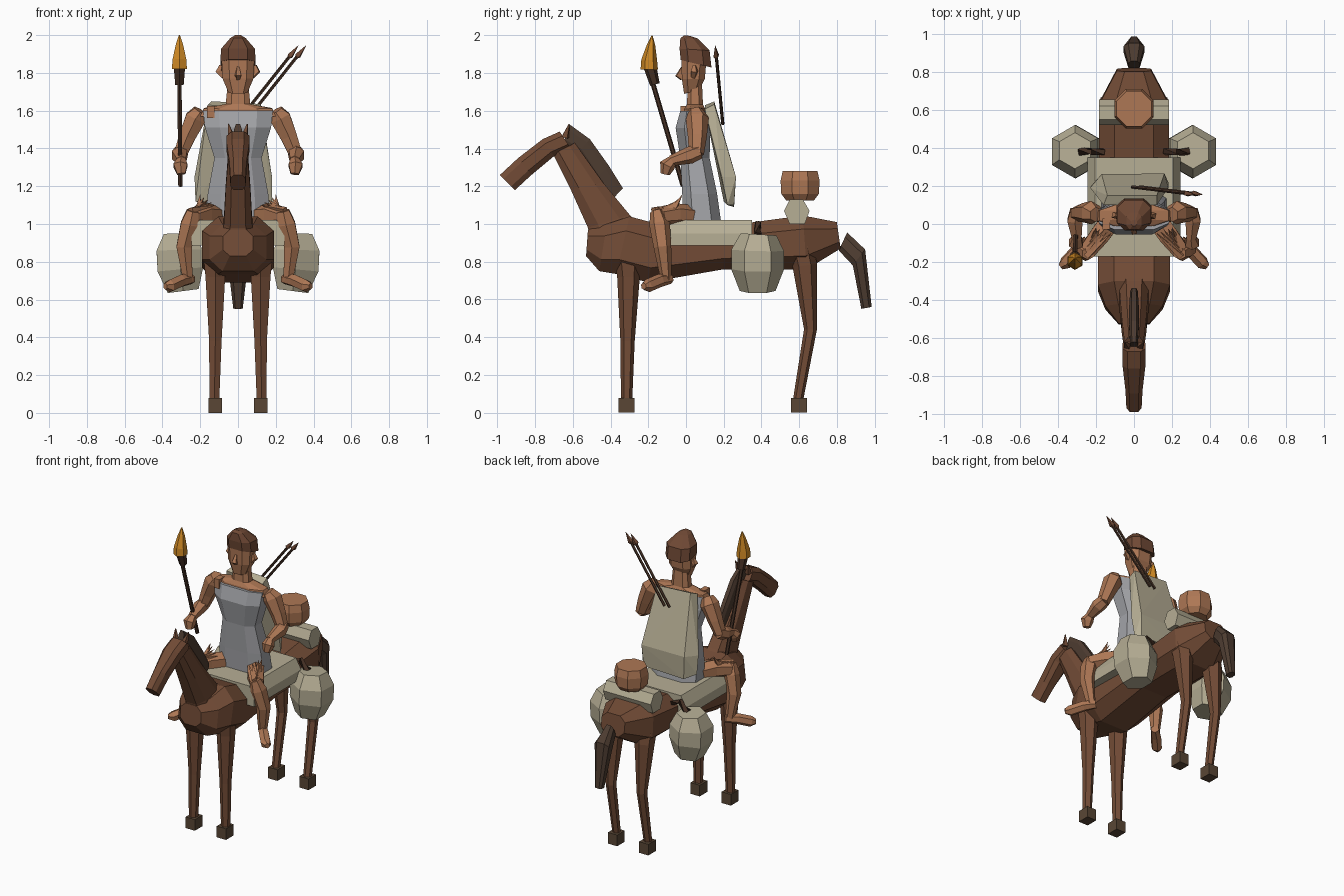
import bpy, bmesh, math
from mathutils import Vector as V


def mat(name, r, g, b):
    m = bpy.data.materials.new(name)
    m.diffuse_color = (r, g, b, 1)
    return m


COAT = mat("chestnut_coat", .17, .072, .037)
SKIN = mat("skin", .42, .185, .09)
TAN = mat("canvas", .47, .425, .30)
GREY = mat("grey_cloth", .36, .365, .385)
HOOF = mat("hoof_brown", .10, .062, .036)
MANE = mat("mane_brown", .075, .045, .03)
HAIR = mat("hair_brown", .16, .066, .035)
WOOD = mat("dark_wood", .06, .03, .018)
FLAME = mat("flame_orange", .62, .25, .018)


def finish(name, bm, m):
    bmesh.ops.recalc_face_normals(bm, faces=bm.faces)
    me = bpy.data.meshes.new(name)
    bm.to_mesh(me)
    bm.free()
    me.materials.append(m)
    ob = bpy.data.objects.new(name, me)
    bpy.context.collection.objects.link(ob)
    return ob


def loft(name, rings, m):
    """Skin equal-length point rings and cap both ends."""
    bm = bmesh.new()
    vs = [[bm.verts.new(p) for p in r] for r in rings]
    n = len(vs[0])
    for a, b in zip(vs, vs[1:]):
        for i in range(n):
            bm.faces.new((a[i], a[(i + 1) % n], b[(i + 1) % n], b[i]))
    bm.faces.new(vs[0])
    bm.faces.new(vs[-1])
    return finish(name, bm, m)


def sections(name, secs, m, k=.55):
    """Symmetric form from (y1, z1, y2, z2, half_width) cross-sections."""
    rings = []
    for y1, z1, y2, z2, w in secs:
        p, q = V((0, y1, z1)), V((0, y2, z2))
        prof = [(0, k), (.25, 1), (.75, 1), (1, k)]
        half = [p.lerp(q, t) + V((w * f, 0, 0)) for t, f in prof]
        rings.append(half + [V((-v.x, v.y, v.z)) for v in reversed(half)])
    return loft(name, rings, m)


def tube(name, path, m, sides=6, turn=math.pi / 6):
    """Faceted limb through (x, y, z, radius) points."""
    pts = [V(p[:3]) for p in path]
    rings = []
    for i, p in enumerate(path):
        d = (pts[min(i + 1, len(pts) - 1)] - pts[max(i - 1, 0)]).normalized()
        u = V((1, 0, 0)) if abs(d.x) < .9 else V((0, 1, 0))
        u = (u - d * u.dot(d)).normalized()
        v = d.cross(u)
        ang = [turn + math.tau * j / sides for j in range(sides)]
        rings.append([pts[i] + (u * math.cos(a) + v * math.sin(a)) * p[3] for a in ang])
    return loft(name, rings, m)


def hull(name, pts, m):
    bm = bmesh.new()
    for p in pts:
        bm.verts.new(p)
    bmesh.ops.convex_hull(bm, input=bm.verts)
    return finish(name, bm, m)


def box(name, x, y, z, m):
    return hull(name, [(a, b, c) for a in x for b in y for c in z], m)


# Horse body, neck, head, mane and tail
sections("horse_body", [(-.53, .83, -.52, .97, .08), (-.46, .75, -.42, 1.0, .15),
                        (-.37, .735, -.30, 1.04, .19), (-.2, .69, -.15, 1.0, .19),
                        (.2, .76, .2, .99, .18), (.4, .76, .36, 1.01, .185),
                        (.64, .76, .62, 1.045, .185), (.82, .87, .80, 1.01, .09)], COAT)
sections("horse_neck", [(-.5, .88, -.25, 1.0, .085), (-.52, .98, -.30, 1.05, .075),
                        (-.61, 1.18, -.44, 1.22, .065), (-.705, 1.37, -.59, 1.43, .05)], COAT)
sections("horse_head", [(-.907, 1.18, -.987, 1.26, .04), (-.82, 1.26, -.89, 1.35, .045),
                        (-.70, 1.36, -.76, 1.45, .06), (-.61, 1.40, -.67, 1.49, .06)], COAT)
sections("horse_mane", [(-.65, 1.42, -.62, 1.53, .02), (-.57, 1.38, -.51, 1.45, .025),
                        (-.48, 1.24, -.41, 1.31, .025), (-.40, 1.12, -.335, 1.19, .02)], MANE)
sections("horse_tail", [(.81, .86, .855, .955, .03), (.885, .78, .95, .865, .055),
                        (.93, .55, .985, .56, .025)], MANE)

for s, side in ((-1, "left"), (1, "right")):
    def mx(path):
        return [(s * p[0],) + tuple(p[1:]) for p in path]

    # Horse ears, legs and hooves
    tube(side + "_horse_ear", mx([(.035, -.64, 1.46, .022), (.05, -.62, 1.53, .003)]), COAT, 4)
    tube(side + "_front_leg", mx([(.12, -.31, .85, .075), (.12, -.305, .72, .06),
                                  (.12, -.31, .38, .038), (.125, -.315, .07, .03)]), COAT)
    tube(side + "_hind_leg", mx([(.12, .60, .92, .07), (.12, .63, .78, .065),
                                 (.12, .66, .44, .034), (.122, .595, .07, .027)]), COAT)
    for part, y in (("front", -.315), ("hind", .60)):
        box(f"{side}_{part}_hoof", (s * .085, s * .157), (y - .042, y + .042), (0, .078), HOOF)

    # Saddlebags with straps
    tube(side + "_saddlebag", mx([(.31, .385, .945, .095), (.31, .38, .86, .14),
                                  (.305, .38, .76, .14), (.29, .38, .645, .095)]), TAN)
    tube(side + "_bag_strap", mx([(.16, .38, .97, .02), (.22, .38, 1.0, .02),
                                  (.28, .38, .94, .025)]), WOOD, 4)

    # Rider arms and hands
    tube(side + "_upper_arm", mx([(.20, .05, 1.60, .04), (.225, .06, 1.56, .062),
                                  (.27, .06, 1.46, .05), (.305, .055, 1.37, .04)]), SKIN)
    tube(side + "_forearm", mx([(.30, .07, 1.385, .04), (.31, .02, 1.365, .046),
                                (.30, -.08, 1.335, .028)]), SKIN)
    tube(side + "_hand", mx([(.30, -.07, 1.34, .026), (.305, -.10, 1.31, .042),
                             (.30, -.11, 1.265, .025)]), SKIN)

    # Rider legs, feet and ragged fringe
    tube(side + "_thigh", mx([(.10, .05, 1.04, .06), (.18, -.06, 1.05, .06),
                              (.245, -.14, 1.035, .05)]), SKIN)
    tube(side + "_shin", mx([(.24, -.155, 1.07, .035), (.255, -.14, 1.0, .055),
                             (.285, -.125, .88, .047), (.265, -.105, .70, .028)]), SKIN)
    tube(side + "_foot", mx([(.245, -.085, .71, .028), (.30, -.14, .70, .035),
                             (.36, -.205, .672, .035), (.385, -.225, .67, .018)]), SKIN)
    for i in range(5):
        a = i / 4
        tube(f"{side}_fringe_{i}", mx([(.25 - .04 * a, -.17 + .1 * a, 1.07, .022),
                                       (.12 + .02 * i, -.05 + .03 * a, 1.10 + .055 * a, .001)]),
             SKIN, 4)
    # Rider ears
    tube(side + "_rider_ear", mx([(.075, .04, 1.78, .015), (.10, .045, 1.81, .022),
                                  (.09, .045, 1.84, .01)]), SKIN, 4)

# Blanket, bedroll and pot
hull("saddle_blanket", [(s * w, y, z) for s in (-1, 1) for y in (-.17, .35)
                        for w, z in ((.205, 1.022), (.245, .95), (.245, .885))], TAN)
hull("bedroll", [(x, y, z) for x in (-.185, .185) for y, z in
                 ((.55, 1.13), (.62, 1.13), (.655, 1.07), (.63, 1.0), (.55, 1.0), (.52, 1.07))],
     TAN)
tube("clay_pot", [(0, .605, 1.125, .08), (0, .605, 1.16, .108), (0, .605, 1.23, .112),
                  (0, .605, 1.28, .10)], SKIN, 8, math.pi / 8)

# Rider dress, shoulders, neck and head
sections("rider_dress", [(-.015, 1.02, .185, 1.02, .17), (-.02, 1.16, .165, 1.16, .16),
                         (-.03, 1.35, .125, 1.35, .125), (-.055, 1.51, .13, 1.51, .175),
                         (-.03, 1.6, .11, 1.6, .185)], GREY)
sections("rider_shoulders", [(-.015, 1.57, .10, 1.57, .20), (-.01, 1.61, .10, 1.615, .18),
                             (.005, 1.635, .09, 1.635, .065), (.01, 1.74, .085, 1.74, .055)], SKIN)
box("shoulder_knot", (-.165, -.125), (-.03, .03), (1.56, 1.625), SKIN)
sections("rider_head", [(-.01, 1.69, .07, 1.71, .05), (-.022, 1.77, .10, 1.77, .082),
                        (-.025, 1.89, .11, 1.89, .088)], SKIN)
tube("rider_nose", [(0, -.02, 1.83, .008), (0, -.04, 1.785, .02), (0, -.02, 1.77, .012)], SKIN, 4)
sections("rider_hair", [(-.028, 1.87, .135, 1.83, .093), (-.034, 1.93, .125, 1.92, .09),
                        (-.03, 1.985, .06, 1.985, .04), (-.01, 2.0, .02, 1.998, .015)], HAIR)

# Back shield
hull("back_shield", [(-.16, .10, 1.63), (.12, .10, 1.61), (-.14, .15, 1.65), (.12, .15, 1.635),
                     (-.23, .19, 1.25), (.18, .19, 1.25), (-.17, .262, 1.25), (.16, .265, 1.25),
                     (-.225, .20, 1.12), (.18, .22, 1.10), (-.16, .255, 1.09), (.15, .255, 1.10)],
     TAN)

# Two spears across the back
for i, (x0, x1) in enumerate(((-.01, .32), (.03, .36))):
    a, b = V((x0, .195, 1.53)), V((x1, .155, 1.945))
    c, e = a.lerp(b, .84), a.lerp(b, .87)
    tube(f"spear_shaft_{i}", [(*a, .009), (*e, .009)], WOOD, 5)
    tube(f"spear_tip_{i}", [(*c, .008), (*e, .018), (*b, .001)], HAIR, 4)

# Torch with flame
tube("torch_pole", [(-.305, -.015, 1.20, .013), (-.31, -.18, 1.76, .013)], WOOD)
tube("torch_socket", [(-.31, -.165, 1.74, .026), (-.31, -.19, 1.83, .034)], WOOD)
tube("torch_flame", [(-.31, -.195, 1.82, .046), (-.31, -.195, 1.87, .042),
                     (-.31, -.185, 1.95, .022), (-.31, -.18, 2.0, .003)], FLAME)
